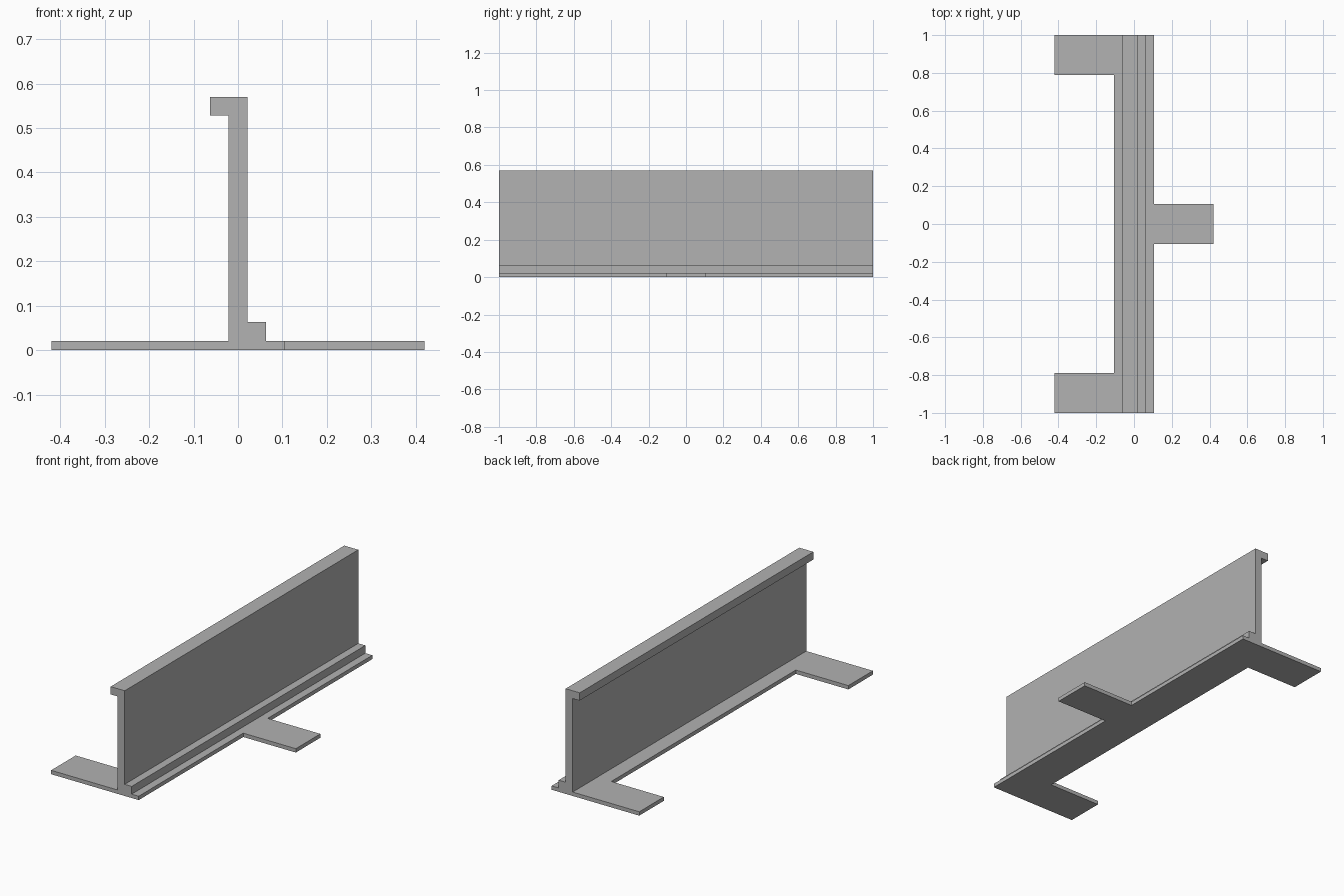
import bpy, bmesh
from mathutils import Vector

cube = bpy.data.objects.get("Cube")
if cube:
    bpy.data.objects.remove(cube, do_unlink=True)

T = 0.021          # base thickness and half wall thickness
HEIGHT = 0.57
REACH = 0.42       # how far the feet stick out
STRIP = 0.105      # half width of base strip, also half width of a foot

grey = bpy.data.materials.new("plain grey")
grey.use_nodes = True
colour = (0.445, 0.445, 0.445, 1)
grey.diffuse_color = colour
grey.node_tree.nodes["Principled BSDF"].inputs["Base Color"].default_value = colour


def extrude_outline(name, points, direction):
    """Solid made by sweeping a closed 3D outline along a direction."""
    bm = bmesh.new()
    face = bm.faces.new([bm.verts.new(p) for p in points])
    swept = bmesh.ops.extrude_face_region(bm, geom=[face])["geom"]
    verts = [v for v in swept if isinstance(v, bmesh.types.BMVert)]
    bmesh.ops.translate(bm, verts=verts, vec=Vector(direction))
    bmesh.ops.recalc_face_normals(bm, faces=bm.faces[:])
    mesh = bpy.data.meshes.new(name)
    bm.to_mesh(mesh)
    bm.free()
    mesh.materials.append(grey)
    obj = bpy.data.objects.new(name, mesh)
    bpy.context.collection.objects.link(obj)
    return obj


# Base strip with two corner feet on the right and one middle foot on the left
inner = 1 - 2 * STRIP
plan = [(-REACH, -1), (STRIP, -1), (STRIP, -STRIP), (REACH, -STRIP),
        (REACH, STRIP), (STRIP, STRIP), (STRIP, 1), (-REACH, 1),
        (-REACH, inner), (-STRIP, inner), (-STRIP, -inner), (-REACH, -inner)]
stand = extrude_outline("wall_stand", [(x, y, 0) for x, y in plan], (0, 0, T))

# Upright wall with a top lip on the right and a low ledge on the left
section = [(-T, 0), (3 * T, 0), (3 * T, 3 * T), (T, 3 * T), (T, HEIGHT),
           (-3 * T, HEIGHT), (-3 * T, HEIGHT - 2 * T), (-T, HEIGHT - 2 * T)]
wall = extrude_outline("wall_panel", [(x, -1, z) for x, z in section], (0, 2, 0))

# Weld the wall and base into one solid
weld = stand.modifiers.new("weld", 'BOOLEAN')
weld.operation = 'UNION'
weld.solver = 'EXACT'
weld.object = wall
bpy.context.view_layer.objects.active = stand
bpy.ops.object.modifier_apply(modifier=weld.name)
bpy.data.objects.remove(wall, do_unlink=True)

# Merge leftover coplanar faces
bm = bmesh.new()
bm.from_mesh(stand.data)
bmesh.ops.dissolve_limit(bm, angle_limit=0.01, verts=bm.verts[:], edges=bm.edges[:])
bm.to_mesh(stand.data)
bm.free()
